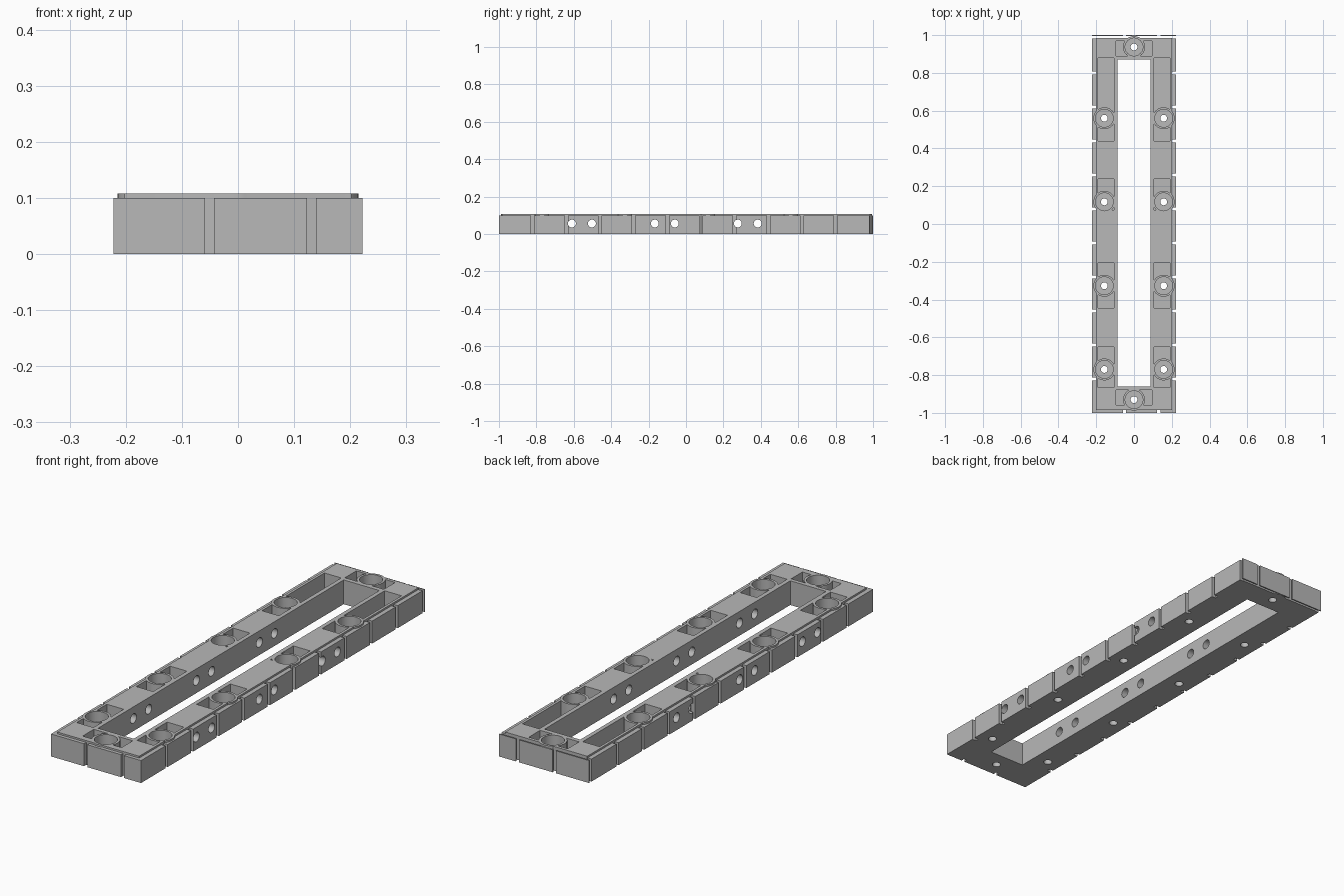
import bpy
import bmesh
import math
from mathutils import Matrix

default = bpy.data.objects.get("Cube")
if default:
    bpy.data.objects.remove(default, do_unlink=True)

# One plain grey
grey = bpy.data.materials.new("plain grey")
grey.use_nodes = True
colour = (0.48, 0.48, 0.48, 1)
grey.diffuse_color = colour
bsdf = next(n for n in grey.node_tree.nodes if n.type == "BSDF_PRINCIPLED")
bsdf.inputs["Base Color"].default_value = colour

TOP = 0.108
BLOCK_TOP = 0.1
FLOOR = 0.035
RAIL_X = 0.157
BOSS_Y = [0.56, 0.117, -0.327, -0.77]
BOSSES = [(s * RAIL_X, y) for s in (-1, 1) for y in BOSS_Y] + [(0, 0.937), (0, -0.93)]


def box(bm, x0, x1, y0, y1, z0, z1):
    m = Matrix.Translation(((x0 + x1) / 2, (y0 + y1) / 2, (z0 + z1) / 2))
    m = m @ Matrix.Diagonal((x1 - x0, y1 - y0, z1 - z0, 1))
    bmesh.ops.create_cube(bm, size=1, matrix=m)


def cylinder(bm, centre, radius, length, axis="Z"):
    m = Matrix.Translation(centre)
    if axis == "X":
        m = m @ Matrix.Rotation(math.pi / 2, 4, "Y")
    bmesh.ops.create_cone(bm, cap_ends=True, segments=32, radius1=radius,
                          radius2=radius, depth=length, matrix=m)


def finish(name, bm, helper=False):
    mesh = bpy.data.meshes.new(name)
    bm.to_mesh(mesh)
    bm.free()
    obj = bpy.data.objects.new(name, mesh)
    bpy.context.collection.objects.link(obj)
    mesh.materials.append(grey)
    obj.hide_render = helper
    return obj


def combine(obj, other, operation):
    mod = obj.modifiers.new("cut", "BOOLEAN")
    mod.operation = operation
    mod.solver = "EXACT"
    mod.object = other
    bpy.context.view_layer.update()
    graph = bpy.context.evaluated_depsgraph_get()
    mesh = bpy.data.meshes.new_from_object(obj.evaluated_get(graph))
    obj.modifiers.clear()
    obj.data = mesh


# Long frame with a slot through the middle
bm = bmesh.new()
box(bm, -0.202, 0.202, -0.984, 0.984, 0, TOP)
frame = finish("frame", bm)

bm = bmesh.new()
box(bm, -0.088, 0.088, -0.86, 0.87, -0.1, 0.3)
slot = finish("slot_cutter", bm, True)

# Pockets around the bosses
bm = bmesh.new()
for s in (-1, 1):
    a, b = sorted((s * 0.107, s * 0.19))
    for y0, y1 in ((0.44, 0.88), (0.075, 0.237), (-0.445, -0.207), (-0.865, -0.652)):
        box(bm, a, b, y0, y1, FLOOR, 0.3)
box(bm, -0.096, 0.096, 0.89, 0.97, FLOOR, 0.3)
box(bm, -0.096, 0.096, -0.957, -0.878, FLOOR, 0.3)
pockets = finish("pocket_cutter", bm, True)

# Round bosses, their cups and the small holes under them
bm = bmesh.new()
for x, y in BOSSES:
    cylinder(bm, (x, y, TOP / 2), 0.058, TOP)
bosses = finish("bosses", bm, True)

bm = bmesh.new()
for x, y in BOSSES:
    cylinder(bm, (x, y, FLOOR + 0.1), 0.047, 0.2)
cups = finish("cup_cutter", bm, True)

bm = bmesh.new()
for x, y in BOSSES:
    cylinder(bm, (x, y, 0), 0.018, 0.4)
screw_holes = finish("screw_hole_cutter", bm, True)

# Cross holes through both rails
bm = bmesh.new()
for y in (-0.61, -0.503, -0.167, -0.06, 0.277, 0.383):
    cylinder(bm, (0, y, 0.056), 0.021, 1, "X")
cross_holes = finish("cross_hole_cutter", bm, True)

# Cladding blocks along the sides, split by narrow gaps
GAP = 0.008
seams = [-0.82 + 0.18 * k for k in range(10)]
edges = [-1 - GAP] + seams + [0.982 + GAP]
bm = bmesh.new()
for y0, y1 in zip(edges, edges[1:]):
    for s in (-1, 1):
        a, b = sorted((s * 0.2, s * 0.222))
        box(bm, a, b, y0 + GAP, y1 - GAP, 0, BLOCK_TOP)
side_blocks = finish("side_blocks", bm)

# Cladding at the front, thin plates at the back
x_edges = [-0.222 - GAP, -0.051, 0.131, 0.222 + GAP]
front, back = bmesh.new(), bmesh.new()
for x0, x1 in zip(x_edges, x_edges[1:]):
    box(front, x0 + GAP, x1 - GAP, -1, -0.982, 0, BLOCK_TOP)
    box(back, x0 + GAP, x1 - GAP, 0.995, 1, 0, BLOCK_TOP)
front_blocks = finish("front_blocks", front)
back_plates = finish("back_plates", back)

combine(frame, slot, "DIFFERENCE")
combine(frame, pockets, "DIFFERENCE")
combine(frame, bosses, "UNION")
for cutter in (cups, screw_holes, cross_holes):
    combine(frame, cutter, "DIFFERENCE")
for cutter in (cups, cross_holes):
    combine(side_blocks, cutter, "DIFFERENCE")

for helper in (slot, pockets, bosses, cups, screw_holes, cross_holes):
    bpy.data.objects.remove(helper, do_unlink=True)

# Smooth the round walls, keep the edges sharp
bpy.ops.object.select_all(action="DESELECT")
for obj in (frame, side_blocks):
    obj.select_set(True)
    bpy.context.view_layer.objects.active = obj
bpy.ops.object.shade_smooth_by_angle(angle=math.radians(30))
